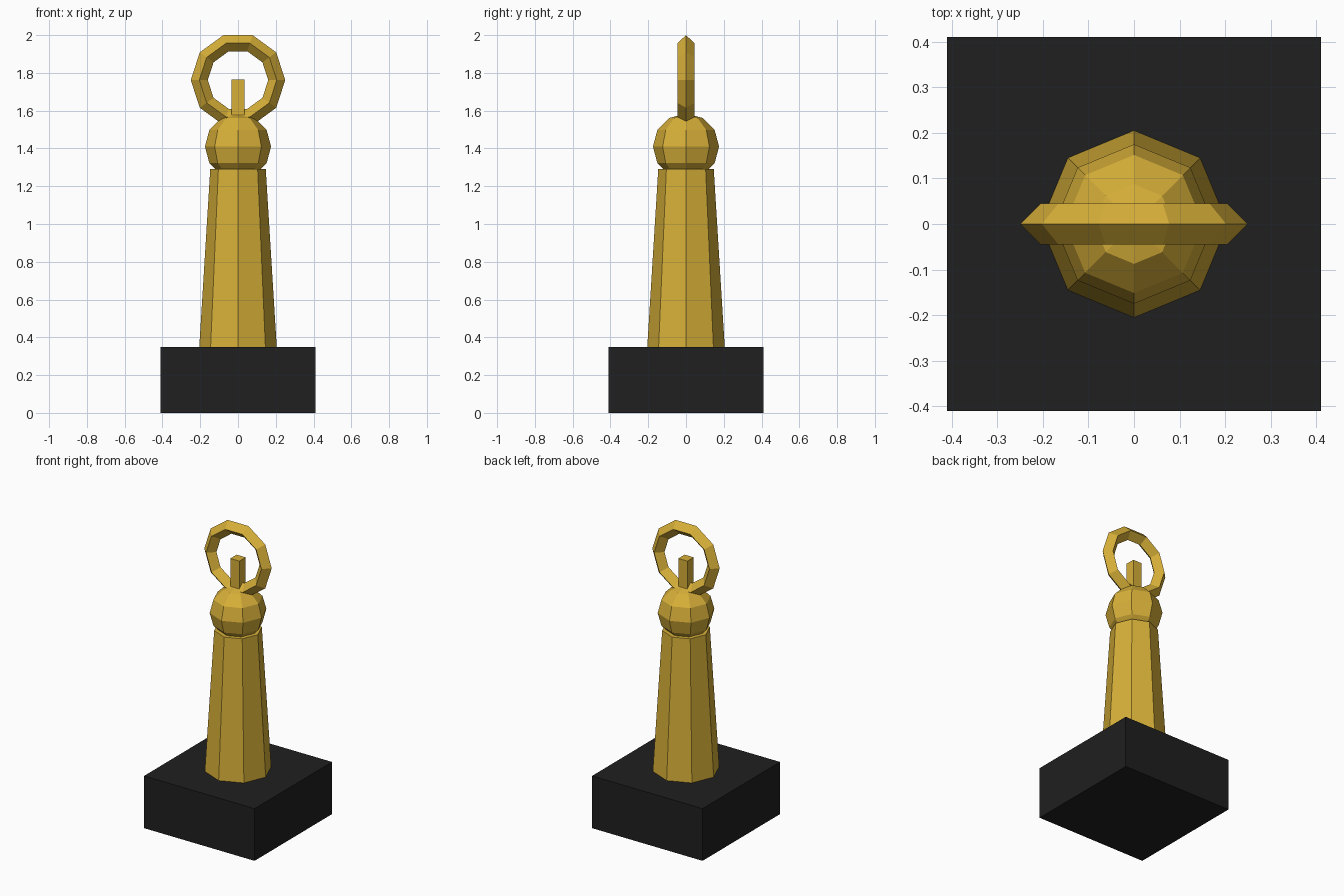
import bpy
from math import pi

if "Cube" in bpy.data.objects:
    bpy.data.objects.remove(bpy.data.objects["Cube"])


def material(name, rgb):
    mat = bpy.data.materials.new(name)
    mat.diffuse_color = (*rgb, 1)
    mat.use_nodes = True
    mat.node_tree.nodes["Principled BSDF"].inputs["Base Color"].default_value = mat.diffuse_color
    return mat


gold = material("gold", (0.68, 0.43, 0.04))
black = material("black", (0.014, 0.014, 0.014))


def finish(name, mat):
    obj = bpy.context.object
    obj.name = name
    obj.data.materials.append(mat)
    return obj


def box(name, width, z0, z1, mat):
    bpy.ops.mesh.primitive_cube_add(size=1, location=(0, 0, (z0 + z1) / 2))
    obj = finish(name, mat)
    obj.scale = (width, width, z1 - z0)


# Square plinth
box("base", 0.82, 0, 0.35, black)

# Tapered eight-sided column
bpy.ops.mesh.primitive_cone_add(vertices=8, radius1=0.205, radius2=0.147,
                                depth=0.94, location=(0, 0, 0.82))
finish("column", gold)

# Faceted ball on the column
bpy.ops.mesh.primitive_uv_sphere_add(segments=8, ring_count=6, radius=0.175,
                                     location=(0, 0, 1.41))
finish("ball", gold)

# Upright ten-sided ring with a diamond section
bpy.ops.mesh.primitive_torus_add(major_segments=10, minor_segments=4,
                                 major_radius=0.205, minor_radius=0.045,
                                 location=(0, 0, 1.762), rotation=(pi / 2, 0, 0))
finish("ring", gold)

# Short post inside the ring
box("post", 0.067, 1.56, 1.765, gold)
